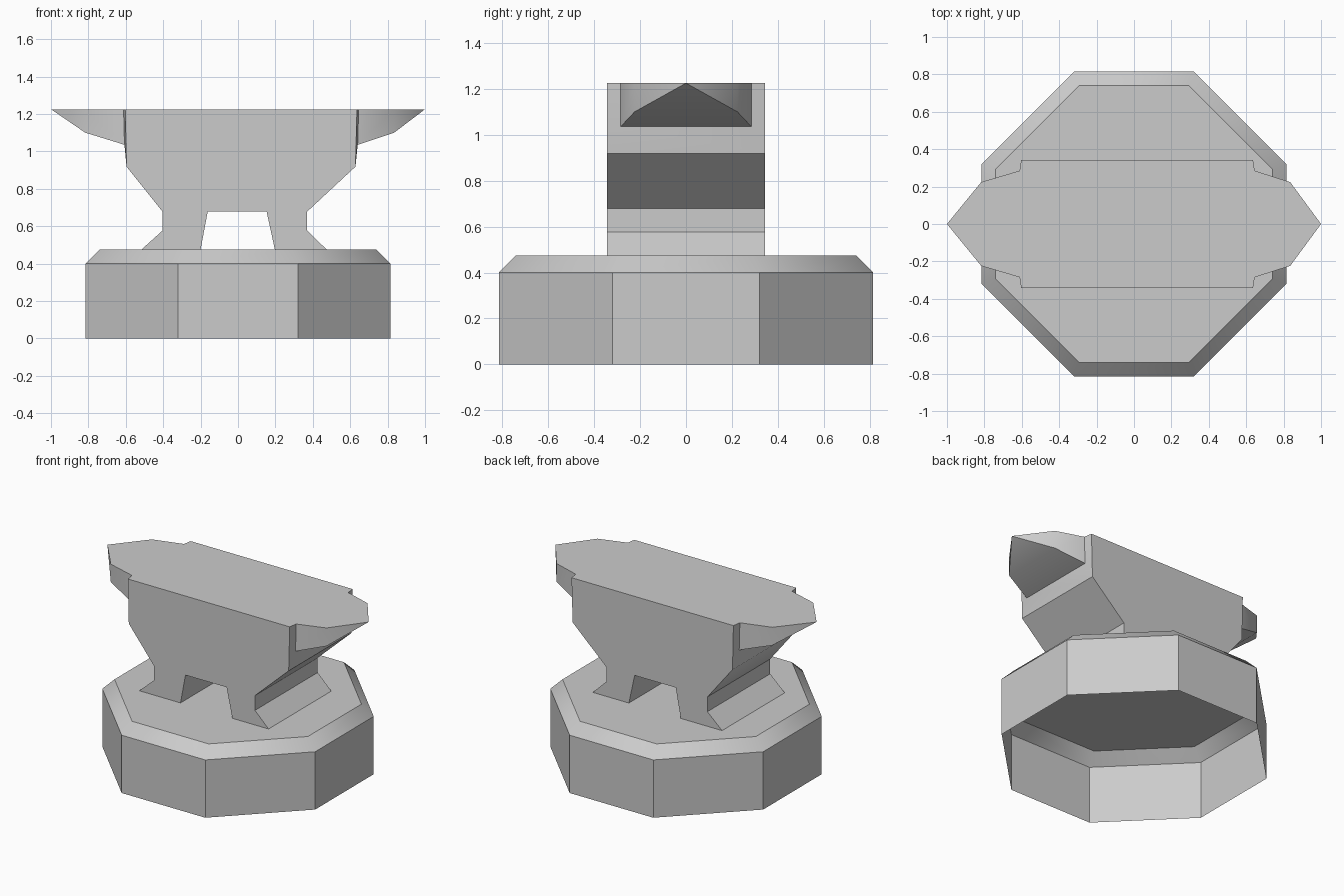
import bpy, bmesh, math

cube = bpy.data.objects.get("Cube")
if cube:
    bpy.data.objects.remove(cube, do_unlink=True)

grey = bpy.data.materials.new("iron_grey")
grey.use_nodes = True
colour = (0.6, 0.6, 0.6, 1)
grey.diffuse_color = colour
grey.node_tree.nodes["Principled BSDF"].inputs["Base Color"].default_value = colour

TOP = 1.225
PLINTH = 0.475
HALF = 0.343


def loft(name, rings, cap_start=False, cap_end=False):
    """Skin closed rings of equal length; a single point makes a tip."""
    bm = bmesh.new()
    loops = [[bm.verts.new(p) for p in ring] for ring in rings]
    for a, b in zip(loops, loops[1:]):
        n = len(a)
        for i in range(n):
            j = (i + 1) % n
            bm.faces.new((a[i], a[j], b[0]) if len(b) == 1 else (a[i], a[j], b[j], b[i]))
    if cap_start:
        bm.faces.new(loops[0][::-1])
    if cap_end:
        bm.faces.new(loops[-1])
    bmesh.ops.recalc_face_normals(bm, faces=bm.faces)
    mesh = bpy.data.meshes.new(name)
    bm.to_mesh(mesh)
    bm.free()
    obj = bpy.data.objects.new(name, mesh)
    bpy.context.collection.objects.link(obj)
    mesh.materials.append(grey)
    bpy.ops.object.select_all(action='DESELECT')
    obj.select_set(True)
    bpy.context.view_layer.objects.active = obj
    bpy.ops.object.shade_smooth_by_angle(angle=math.radians(38))
    return obj


def octagon(r, s, z):
    quarter = [(r, s), (s, r)]
    pts = []
    for k in range(4):
        for x, y in quarter:
            for _ in range(k):
                x, y = -y, x
            pts.append((x, y, z))
    return pts


# Plinth: open underneath, with a chamfered top
loft("plinth", [octagon(0.815, 0.32, 0), octagon(0.815, 0.32, 0.4),
                octagon(0.74, 0.293, PLINTH)], cap_end=True)

# Anvil body: side profile with a gap between the two feet
profile = [(-0.603, TOP), (-0.596, 0.918), (-0.404, 0.678), (-0.404, 0.576),
           (-0.516, PLINTH), (-0.2, PLINTH), (-0.162, 0.678), (0.153, 0.678),
           (0.197, PLINTH), (0.474, PLINTH), (0.37, 0.576), (0.37, 0.678),
           (0.628, 0.918), (0.636, TOP)]
loft("anvil_body", [[(x, y, z) for x, z in profile] for y in (-HALF, HALF)], True, True)


# Horns: slightly raised root, tapering block, pointed tip
def section(x_top, x_low, half, low):
    return [(x_top, -half, TOP), (x_top, half, TOP),
            (x_low, half, low), (x_low, -half, low)]


def horn(name, side, root, low_root, mid):
    loft(name, [section(side * root, side * low_root, HALF, 0.918),
                section(side * (root + 0.009), side * (root + 0.004), 0.285, 1.035),
                section(side * mid, side * mid, 0.224, 1.1),
                [(side, 0, TOP)]])


horn("left_horn", 1, 0.636, 0.628, 0.835)
horn("right_horn", -1, 0.603, 0.596, 0.817)
